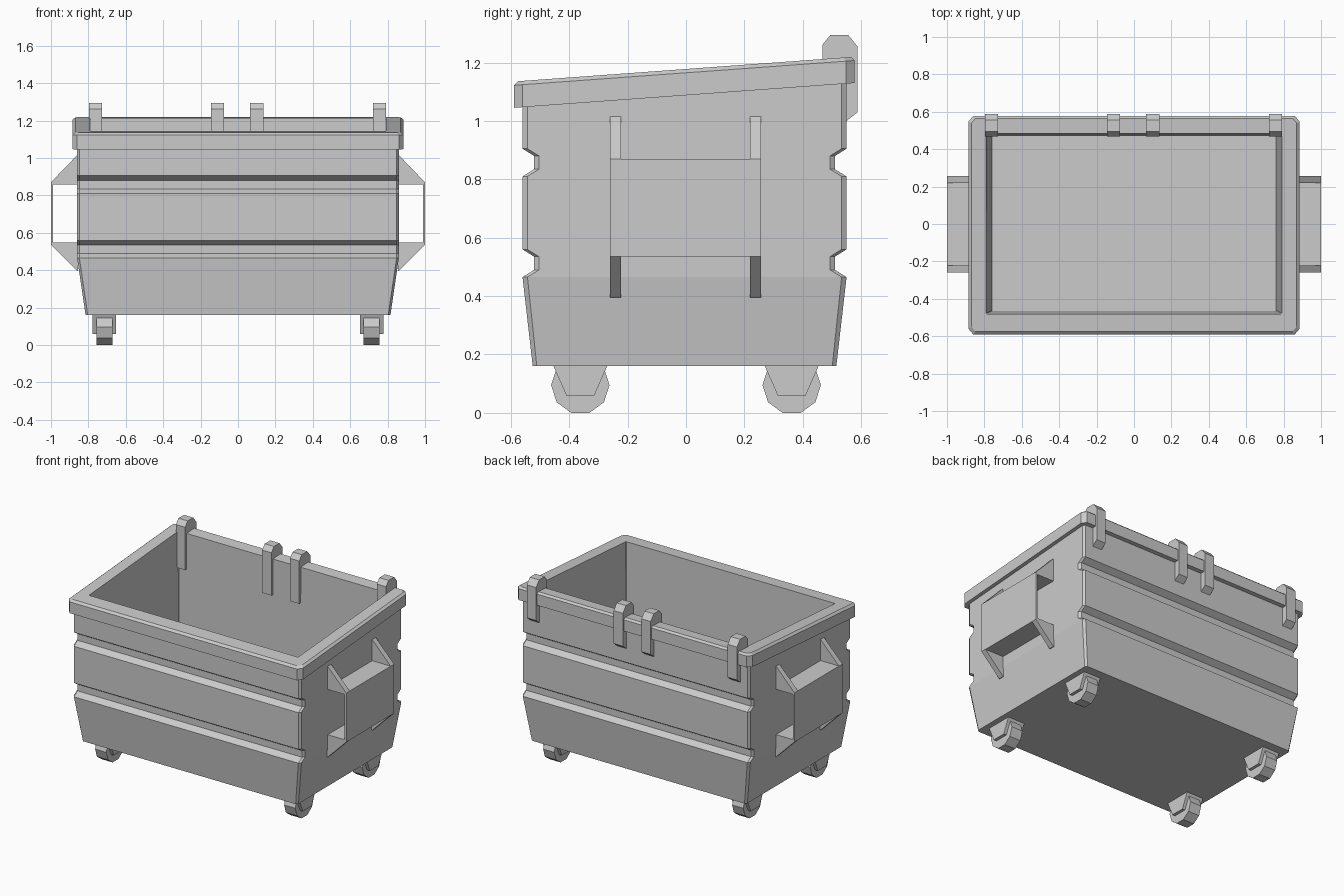
import bpy, bmesh, math

if "Cube" in bpy.data.objects:
    bpy.data.objects.remove(bpy.data.objects["Cube"])


def finish(name, bm):
    bmesh.ops.recalc_face_normals(bm, faces=bm.faces)
    me = bpy.data.meshes.new(name)
    bm.to_mesh(me)
    bm.free()
    ob = bpy.data.objects.new(name, me)
    bpy.context.collection.objects.link(ob)
    return ob


def prism(name, pts, a, b, axis):
    """Extrude a 2D profile from a to b; axis 'x' takes (y, z), axis 'y' takes (x, z)."""
    bm = bmesh.new()
    place = (lambda p, t: (t, p[0], p[1])) if axis == 'x' else (lambda p, t: (p[0], t, p[1]))
    lo = [bm.verts.new(place(p, a)) for p in pts]
    hi = [bm.verts.new(place(p, b)) for p in pts]
    bm.faces.new(lo)
    bm.faces.new(hi[::-1])
    for i in range(len(pts)):
        j = (i + 1) % len(pts)
        bm.faces.new((lo[i], lo[j], hi[j], hi[i]))
    return finish(name, bm)


# Container: chamfered rings from the base, over the sloped rim, down to the floor
# ring = half width, front y, back y, chamfer x, chamfer y, front z, slope
SLOPE = 0.085 / 1.168
out = (0.86, -0.56, 0.55, 0.012, 0.017)
groove = (0.86, -0.52, 0.51, 0.012, 0.017)
rings = [(0.815, -0.525, 0.515, 0.012, 0.014, 0.16, 0)]
for base in (0.465, 0.81):
    rings += [out + (base, 0), groove + (base + 0.025, 0),
              groove + (base + 0.07, 0), out + (base + 0.095, 0)]
rings += [
    out + (1.045, SLOPE),
    (0.885, -0.59, 0.578, 0.025, 0.03, 1.045, SLOPE),
    (0.885, -0.59, 0.578, 0.025, 0.03, 1.122, SLOPE),
    (0.870, -0.575, 0.565, 0.022, 0.026, 1.135, SLOPE),
    (0.79, -0.48, 0.485, 0.003, 0.003, 1.135, SLOPE),
    (0.785, -0.477, 0.482, 0.003, 0.003, 0.465, 0),
    (0.76, -0.465, 0.47, 0.003, 0.003, 0.20, 0),
]
bm = bmesh.new()
loops = []
for hx, y0, y1, cx, cy, z, s in rings:
    pts = [(-hx + cx, y0), (hx - cx, y0), (hx, y0 + cy), (hx, y1 - cy),
           (hx - cx, y1), (-hx + cx, y1), (-hx, y1 - cy), (-hx, y0 + cy)]
    loops.append([bm.verts.new((x, y, z + s * (y + 0.59))) for x, y in pts])
for a, b in zip(loops, loops[1:]):
    for i in range(8):
        j = (i + 1) % 8
        bm.faces.new((a[i], a[j], b[j], b[i]))
bm.faces.new(loops[0][::-1])
bm.faces.new(loops[-1])
finish("container", bm)

# Fork pockets on both ends: open sleeve with triangular gussets
for side, s in (("left", -1), ("right", 1)):
    sleeve = [(0.855, 0.87), (1.0, 0.87), (1.0, 0.535), (0.855, 0.535),
              (0.855, 0.548), (0.988, 0.548), (0.988, 0.857), (0.855, 0.857)]
    prism(side + "_fork_sleeve", [(s * x, z) for x, z in sleeve], -0.26, 0.257, 'y')
    for end, y in (("front", -0.26), ("back", 0.22)):
        for lvl, z0, z1 in (("upper", 0.87, 1.015), ("lower", 0.535, 0.395)):
            prism(f"{side}_{end}_{lvl}_gusset",
                  [(s * 0.855, z0), (s * 1.0, z0), (s * 0.86, z1), (s * 0.855, z1)],
                  y, y + 0.037, 'y')

# Lid hinge hooks straddling the back rim
hook = [(0.468, 0.97), (0.468, 1.262), (0.495, 1.295), (0.555, 1.295),
        (0.588, 1.255), (0.588, 1.03), (0.55, 1.0), (0.52, 0.97)]
for i, x in enumerate((-0.762, -0.11, 0.10, 0.756)):
    prism(f"hinge_hook_{i + 1}", hook, x - 0.035, x + 0.035, 'x')

# Casters: ten-sided wheels in tapered brackets
for side, x in (("left", -0.714), ("right", 0.714)):
    for end, y in (("front", -0.362), ("back", 0.362)):
        wheel = [(y + 0.1 * math.cos(math.radians(36 * k)),
                  0.0951 + 0.1 * math.sin(math.radians(36 * k))) for k in range(10)]
        prism(f"{side}_{end}_wheel", wheel, x - 0.042, x + 0.042, 'x')
        bracket = [(y - 0.094, 0.165), (y + 0.094, 0.165), (y + 0.048, 0.06), (y - 0.048, 0.06)]
        prism(f"{side}_{end}_bracket", bracket, x - 0.063, x + 0.063, 'x')
